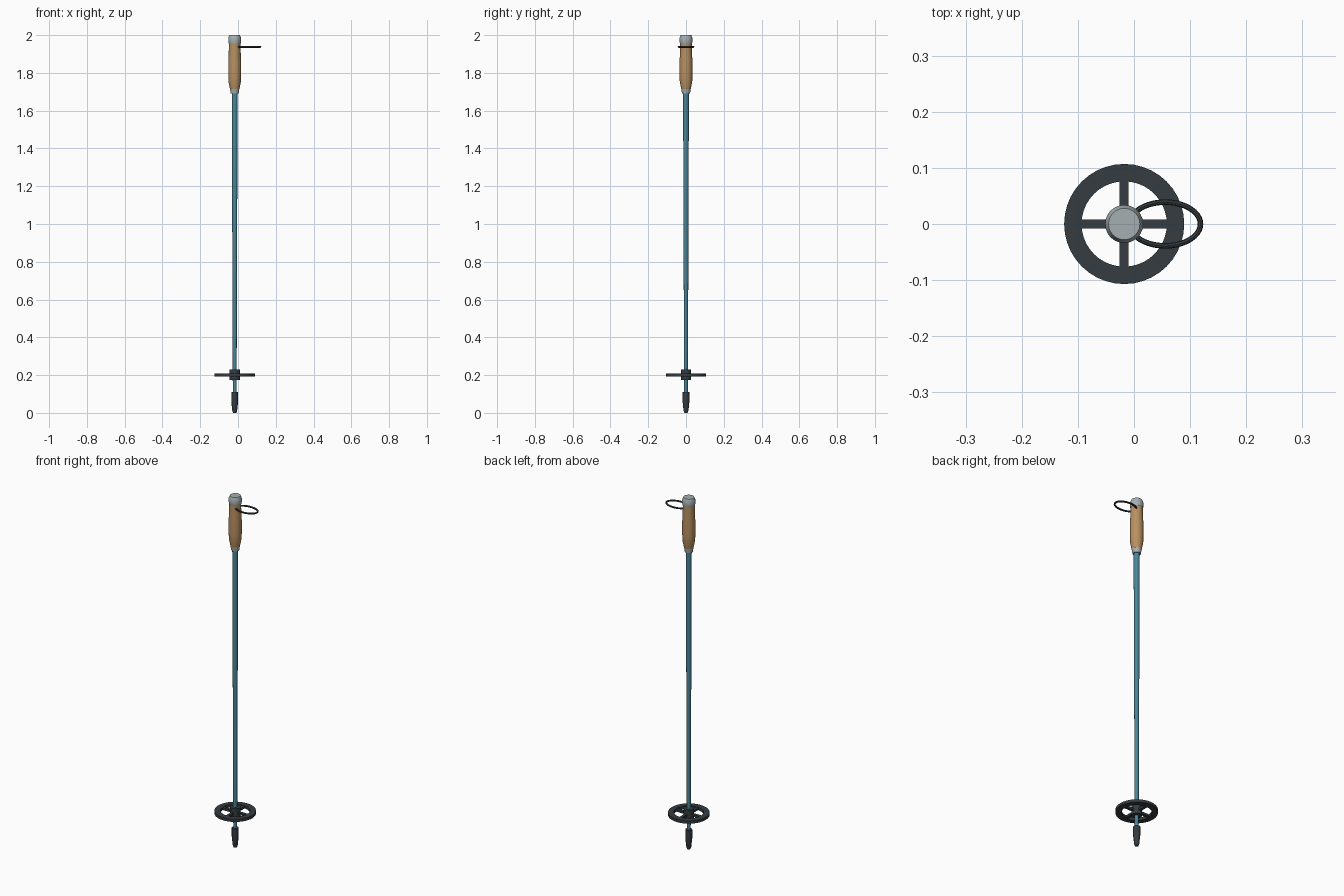
import bpy, bmesh, math
from mathutils import Matrix

if "Cube" in bpy.data.objects:
    bpy.data.objects.remove(bpy.data.objects["Cube"])

CX = -0.0175  # pole axis; the wrist loop offsets the overall centre


def material(name, rgb):
    m = bpy.data.materials.new(name)
    m.diffuse_color = (*rgb, 1)
    m.use_nodes = True
    m.node_tree.nodes["Principled BSDF"].inputs["Base Color"].default_value = m.diffuse_color
    return m


CORK = material("cork", (0.48, 0.28, 0.12))
BLUE = material("blue", (0.07, 0.23, 0.31))
DARK = material("dark", (0.035, 0.045, 0.052))
GREY = material("grey", (0.38, 0.43, 0.44))


def finish(bm, name, mat, loc):
    bmesh.ops.recalc_face_normals(bm, faces=bm.faces)
    me = bpy.data.meshes.new(name)
    bm.to_mesh(me)
    bm.free()
    me.materials.append(mat)
    ob = bpy.data.objects.new(name, me)
    ob.location = loc
    bpy.context.collection.objects.link(ob)
    bpy.ops.object.select_all(action='DESELECT')
    ob.select_set(True)
    bpy.context.view_layer.objects.active = ob
    bpy.ops.object.shade_smooth_by_angle(angle=math.radians(30))
    return ob


def lathe(name, profile, mat, closed=False, n=24):
    """Revolve (radius, z) points; open profiles get flat end caps."""
    bm = bmesh.new()
    rings = [[bm.verts.new((r * math.cos(2 * math.pi * i / n),
                            r * math.sin(2 * math.pi * i / n), z)) for i in range(n)]
             for r, z in profile]
    pairs = list(zip(rings, rings[1:]))
    if closed:
        pairs.append((rings[-1], rings[0]))
    else:
        bm.faces.new(rings[0])
        bm.faces.new(rings[-1])
    for a, b in pairs:
        for i in range(n):
            j = (i + 1) % n
            bm.faces.new((a[i], a[j], b[j], b[i]))
    return finish(bm, name, mat, (CX, 0, 0))


# Tapered shaft
lathe("shaft", [(0.010, 0.08), (0.0155, 1.72)], BLUE)

# Handle: collar, cork grip, cap
lathe("grip_collar", [(0.021, 1.69), (0.025, 1.717)], GREY)
lathe("grip", [(0.025, 1.715), (0.033, 1.755), (0.034, 1.79), (0.034, 1.86),
               (0.031, 1.93), (0.031, 1.957)], CORK)
lathe("grip_cap", [(0.032, 1.955), (0.034, 1.965), (0.034, 1.985), (0.028, 2.0)], GREY)

# Tip sleeve with short point
lathe("tip", [(0.009, 0.0), (0.013, 0.012), (0.018, 0.06), (0.018, 0.11)], DARK)

# Basket: hub, ring and four spokes
lathe("basket_hub", [(0.027, 0.174), (0.027, 0.23)], DARK)
lathe("basket_ring", [(0.076, 0.192), (0.107, 0.192), (0.107, 0.208), (0.076, 0.208)],
      DARK, closed=True, n=40)
for k in range(4):
    bm = bmesh.new()
    bmesh.ops.create_cube(bm, size=1, matrix=Matrix.Rotation(k * math.pi / 2, 4, 'Z')
                          @ Matrix.Translation((0.051, 0, 0))
                          @ Matrix.Diagonal((0.064, 0.016, 0.012, 1)))
    finish(bm, f"basket_spoke_{k + 1}", DARK, (CX, 0, 0.2))

# Oval wrist loop
bm = bmesh.new()
N, M, T = 40, 8, 0.005
rings = []
for i in range(N):
    a = 2 * math.pi * i / N
    ring = []
    for j in range(M):
        b = 2 * math.pi * j / M
        d = T * math.cos(b)
        ring.append(bm.verts.new(((0.063 + d) * math.cos(a), (0.039 + d) * math.sin(a),
                                  T * math.sin(b))))
    rings.append(ring)
for i in range(N):
    p, q = rings[i], rings[(i + 1) % N]
    for j in range(M):
        k = (j + 1) % M
        bm.faces.new((p[j], q[j], q[k], p[k]))
finish(bm, "wrist_loop", DARK, (0.0555, 0, 1.938))
